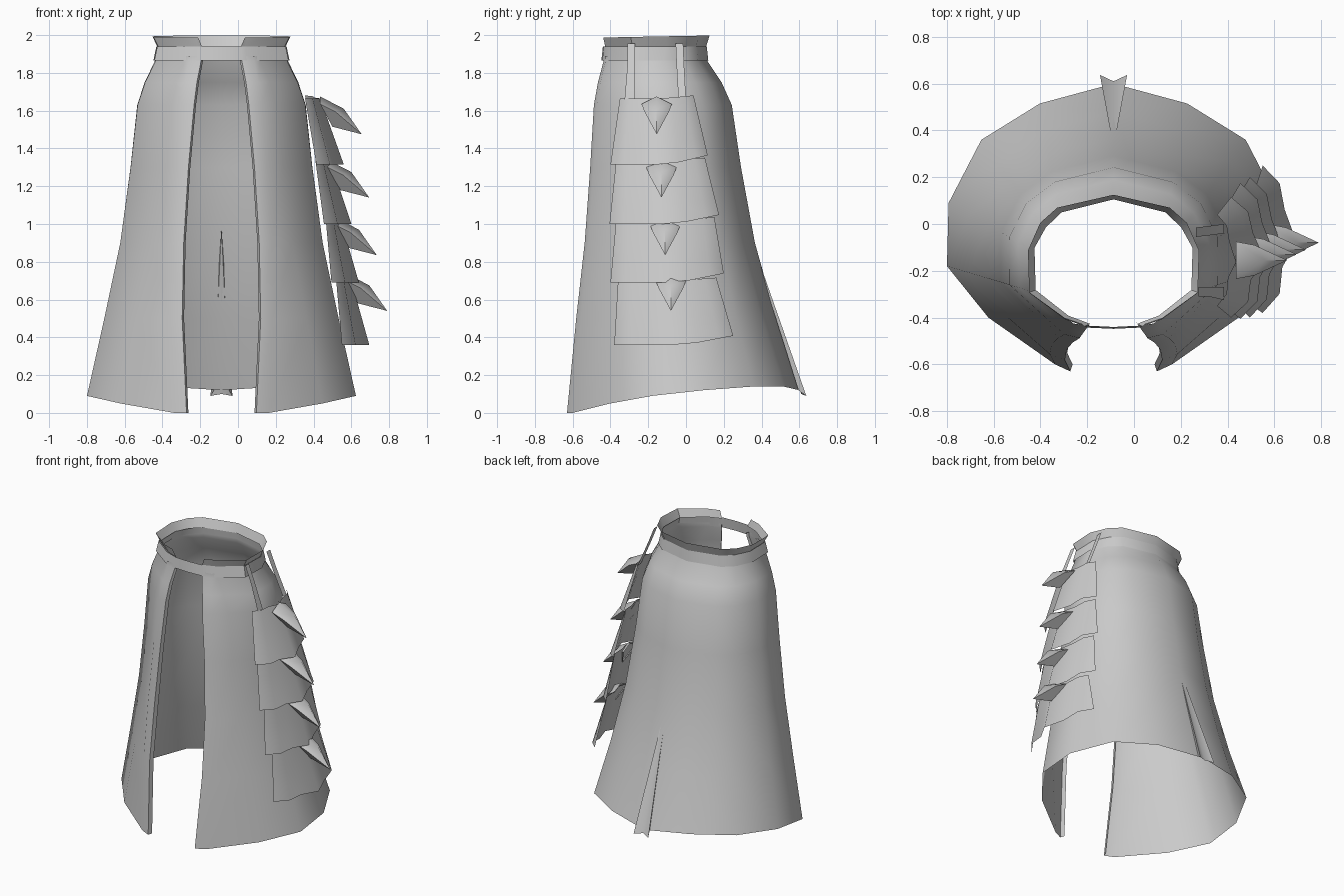
import bpy, math

if "Cube" in bpy.data.objects:
    bpy.data.objects.remove(bpy.data.objects["Cube"], do_unlink=True)

CX = -0.0875  # centre line of the garment

grey = bpy.data.materials.new("plain grey")
grey.use_nodes = True
grey.diffuse_color = (0.6, 0.6, 0.6, 1)
grey.node_tree.nodes["Principled BSDF"].inputs["Base Color"].default_value = (0.6, 0.6, 0.6, 1)


def make(name, verts, faces, mirror=False, angle=50):
    me = bpy.data.meshes.new(name)
    me.from_pydata(verts, [], faces)
    me.materials.append(grey)
    ob = bpy.data.objects.new(name, me)
    bpy.context.collection.objects.link(ob)
    bpy.ops.object.select_all(action='DESELECT')
    ob.select_set(True)
    bpy.context.view_layer.objects.active = ob
    bpy.ops.object.mode_set(mode='EDIT')
    bpy.ops.mesh.select_all(action='SELECT')
    bpy.ops.mesh.normals_make_consistent(inside=False)
    bpy.ops.object.mode_set(mode='OBJECT')
    if mirror:
        ob.location.x = CX
        ob.modifiers.new("Mirror", 'MIRROR')
    bpy.ops.object.shade_smooth_by_angle(angle=math.radians(angle))
    return ob


def sheet(name, rows, **kw):
    """Surface through rows of points, top row first, wound to face outward."""
    n = len(rows[0])
    faces = [(r * n + c, r * n + c + 1, (r + 1) * n + c + 1, (r + 1) * n + c)
             for r in range(len(rows) - 1) for c in range(n - 1)]
    return make(name, [p for row in rows for p in row], faces, **kw)


# Half outlines from the back centre round to the front opening
waist = [(0, .11), (.23, .055), (.30, -.01), (.35, -.11), (.345, -.29),
         (.20, -.40), (.13, -.425), (.105, -.435)]
hem = [(0, .60, .12), (.315, .515, .14), (.565, .36, .14), (.705, .09, .12),
       (.712, -.18, .09), (.535, -.40, .05), (.245, -.60, 0), (.185, -.63, 0)]

# Skirt: waist blended to hem, with the opening following its own curve
levels = [(1.89, 0, .098), (1.86, .01, .0985), (1.75, .16, .12), (1.63, .27, .135),
          (1.3, .37, .165), (.9, .52, .19), (.5, .75, .198), (0, 1, .175)]
rows = []
for z, t, slit in levels:
    row = []
    for i, (w, h) in enumerate(zip(waist, hem)):
        x, y = w[0] + (h[0] - w[0]) * t, w[1] + (h[1] - w[1]) * t
        if i >= 6:
            x = slit + (.01 if i == 7 else .075)
        row.append((x, y, h[2] if t == 1 else z))
    row.append((slit, row[-1][1] + .03 * min(1, .5 + t), row[-1][2]))  # turned-in edge
    rows.append(row)
sheet("skirt", rows, mirror=True, angle=60)

# Waistband closes across the front
band = waist + [(0, -.44)]
sheet("waistband", [[(x * 1.03, y + .008 * (1 if y > -.1 else -1), 1.865) for x, y in band],
                    [(x * .985, y, 1.94) for x, y in band]], mirror=True, angle=30)

# Flared collar, open at the front
sheet("collar", [[(x * 1.045 + (.014 if i == 7 else 0), y + (.015 if y > -.1 else -.003),
                   1.998 - .02 * (.11 - y)) for i, (x, y) in enumerate(waist)],
                 [(x * .965, y - (.005 if y > -.1 else -.008), 1.935) for x, y in waist]],
      mirror=True, angle=30)

# Back pleat
make("back_pleat", [(0, .325, .98), (0, .61, .10), (.058, .637, .09), (.04, .595, .12)],
     [(0, 1, 2), (0, 2, 3)], mirror=True, angle=20)

# Overlapping side plates: z top/bottom, front y, back y, centre x, each top then bottom
plates = [((1.665, 1.315), (-.35, -.40), (.04, .115), (.435, .56)),
          ((1.335, 1.00), (-.37, -.405), (.10, .175), (.49, .60)),
          ((1.02, .69), (-.37, -.40), (.15, .20), (.545, .64)),
          ((.70, .36), (-.36, -.38), (.16, .25), (.60, .695))]
spread = [0, .13, .31, .48, .70, .88, 1]
drop = [1, .5, .42, 0, .35, .5, 1]
tips = [(.655, -.155, 1.475), (.695, -.13, 1.14), (.735, -.11, .835), (.79, -.08, .54)]
for k, (zs, fr, bk, cx) in enumerate(plates, 1):
    rows = []
    for t in (0, .35, .7, 1):
        mix = lambda p: p[0] + (p[1] - p[0]) * t
        depth = .08 + .065 * t
        rows.append([(mix(cx) - depth * d, mix(fr) + (mix(bk) - mix(fr)) * s,
                      mix(zs) + max(0, s - .6) * (.04 + .08 * t))
                     for s, d in zip(spread, drop)])
    sheet(f"side_plate_{k}", rows, angle=60)

    # Spike pointing out and down
    shape = [(0, 0, 0), (-.095, 0, .135), (-.14, -.065, .12), (-.14, .065, .12),
             (-.155, 0, .04), (-.22, 0, .20), (-.22, -.08, .16), (-.22, .08, .16)]
    tx, ty, tz = tips[k - 1]
    make(f"side_spike_{k}", [(tx + a, ty + b, tz + c) for a, b, c in shape],
         [(0, 1, 2), (0, 3, 1), (0, 2, 4), (0, 4, 3), (1, 5, 6, 2), (1, 3, 7, 5),
          (2, 6, 4), (3, 4, 7)], angle=60)

# Straps from the waistband to the top plate
for name, x0, ys in (("front_strap", .275, ((-.31, -.27), (-.31, -.27), (-.325, -.27))),
                     ("back_strap", .265, ((-.055, -.015), (-.05, -.01), (-.04, .0)))):
    sheet(name, [[(x, y, z) for y in pair] for (x, z), pair in
                 zip(((x0, 1.955), (x0 + .045, 1.84), (.385, 1.66)), ys)])
